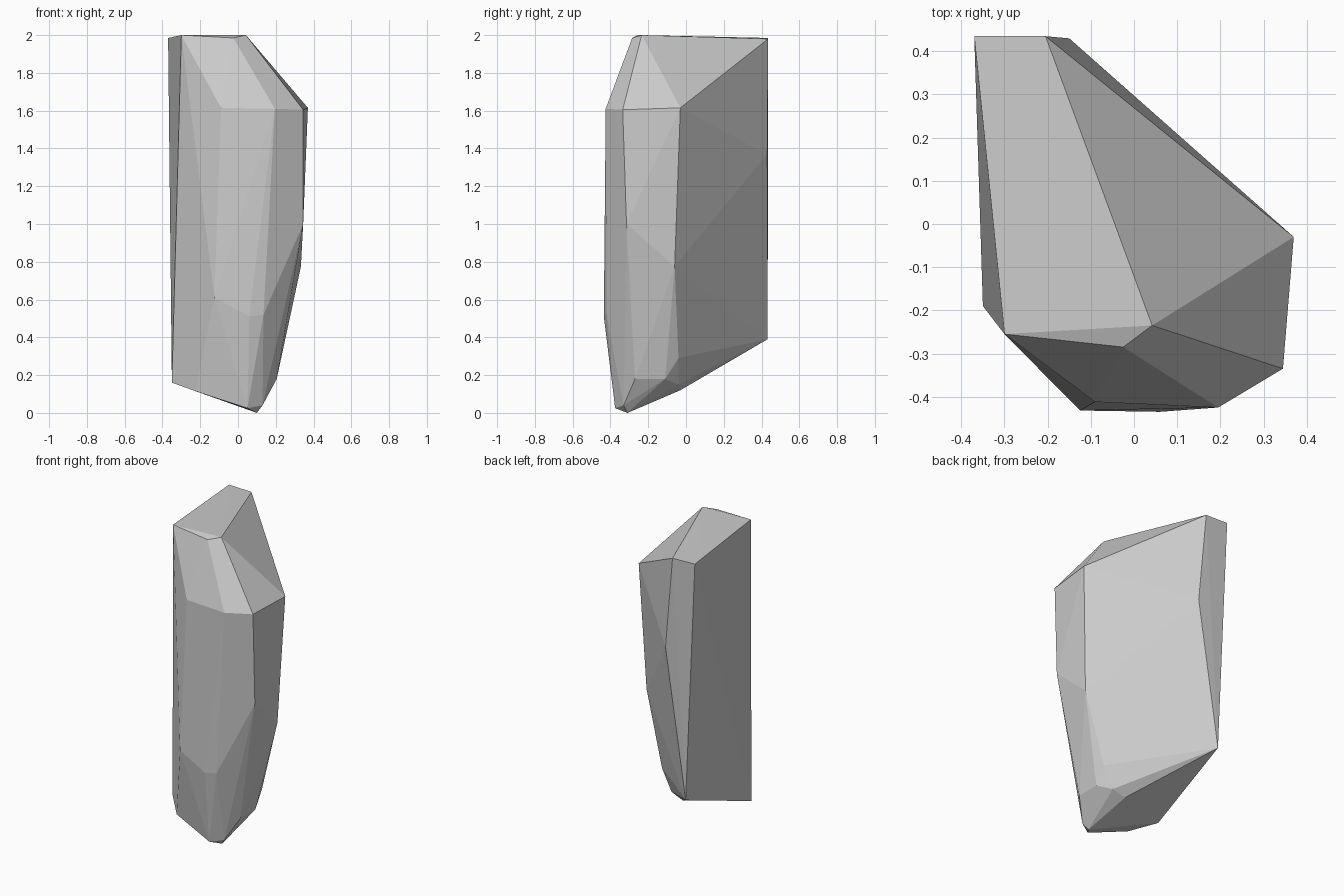
import bpy, bmesh, math

if "Cube" in bpy.data.objects:
    bpy.data.objects.remove(bpy.data.objects["Cube"])

# Rings of corners of a faceted rock; the convex hull forms the facets
top = [(-.37, .435, 1.985), (-.205, .435, 1.98), (.042, -.235, 2.0),
       (-.025, -.285, 1.985), (-.3, -.255, 2.0)]
shoulder = [(.37, -.03, 1.615), (.345, -.335, 1.605), (.195, -.425, 1.61),
            (-.09, -.412, 1.615), (-.15, .43, 1.37)]
waist = [(.345, -.315, 1.0), (.315, -.26, .78), (.333, -.06, .775),
         (-.125, -.432, .61), (.06, -.435, .51), (.135, -.42, .52)]
base = [(-.3, .432, .39), (.205, -.04, .29), (.205, -.11, .18),
        (.205, -.27, .18), (.135, -.04, .15), (.045, -.03, .12),
        (-.35, -.19, .16), (-.225, -.325, .115), (.05, -.375, .025),
        (.13, -.33, .04), (.1, -.31, 0)]

bm = bmesh.new()
for p in top + shoulder + waist + base:
    bm.verts.new(p)
hull = bmesh.ops.convex_hull(bm, input=bm.verts)
# Remove any corner left inside the hull
loose = [v for v in bm.verts if not v.link_faces]
bmesh.ops.delete(bm, geom=loose, context='VERTS')
# Merge nearly coplanar triangles into broad facets
bmesh.ops.dissolve_limit(bm, angle_limit=math.radians(1.5),
                         verts=bm.verts, edges=bm.edges)
bmesh.ops.recalc_face_normals(bm, faces=bm.faces)

mesh = bpy.data.meshes.new("rock")
bm.to_mesh(mesh)
bm.free()
rock = bpy.data.objects.new("rock", mesh)
bpy.context.collection.objects.link(rock)
